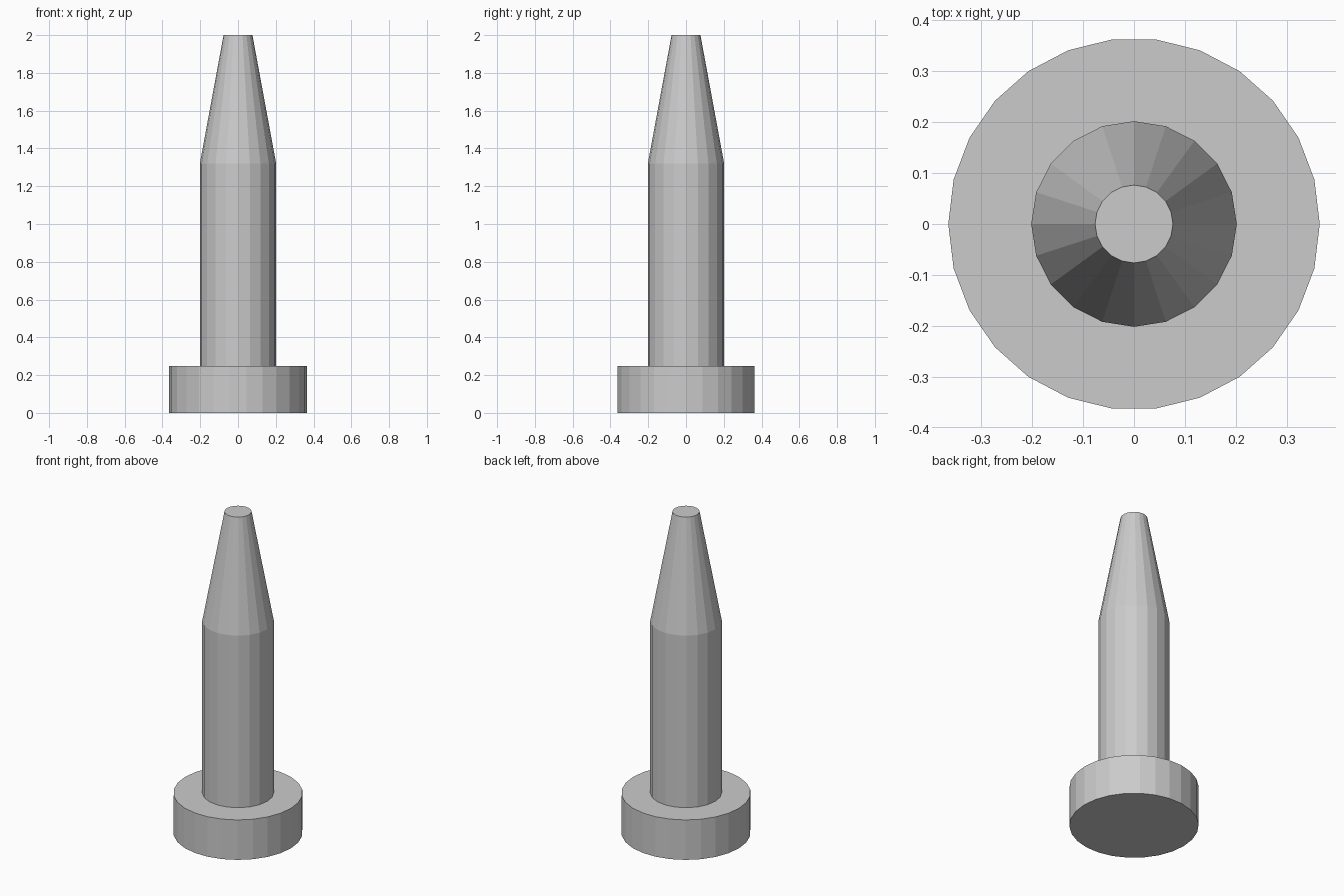
import bpy
import bmesh
from math import cos, sin, tau

if "Cube" in bpy.data.objects:
    bpy.data.objects.remove(bpy.data.objects["Cube"])


def lathe(name, profile, sides):
    """Closed flat-shaded solid from (radius, z) rings, listed bottom to top."""
    bm = bmesh.new()
    rings = [[bm.verts.new((r * cos(tau * i / sides), r * sin(tau * i / sides), z))
              for i in range(sides)] for r, z in profile]
    for low, high in zip(rings, rings[1:]):
        for i in range(sides):
            j = (i + 1) % sides
            bm.faces.new((low[i], low[j], high[j], high[i]))
    bm.faces.new(rings[0][::-1])
    bm.faces.new(rings[-1])
    mesh = bpy.data.meshes.new(name)
    bm.to_mesh(mesh)
    bm.free()
    obj = bpy.data.objects.new(name, mesh)
    bpy.context.collection.objects.link(obj)
    return obj


# Wide round foot
lathe("base_disc", [(0.365, 0.0), (0.365, 0.249)], 26)

# Straight shaft with a tapered, flat-ended tip
lathe("tapered_shaft", [(0.202, 0.249), (0.202, 1.32), (0.0765, 2.0)], 20)
